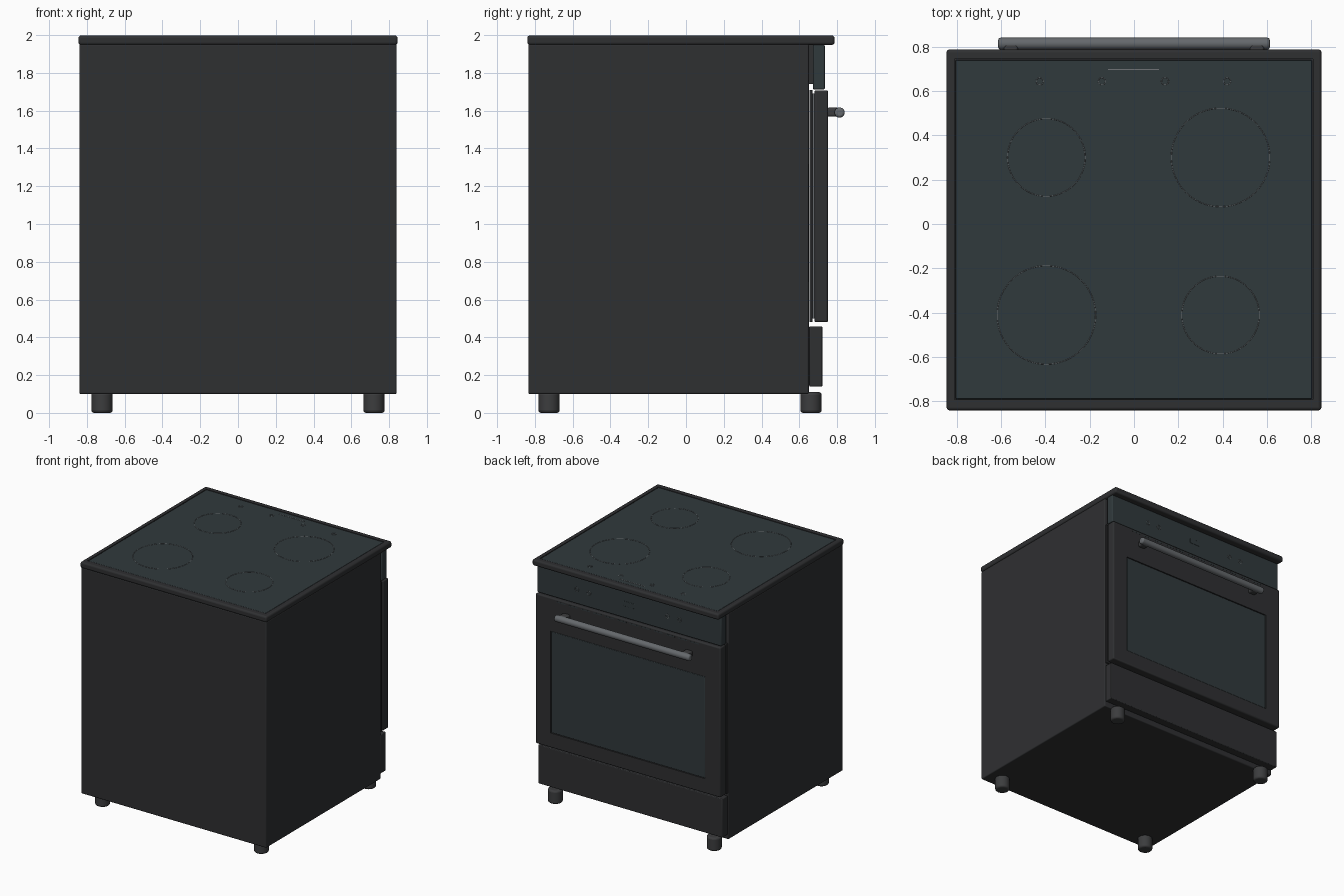
import bpy
from math import pi, radians

if "Cube" in bpy.data.objects:
    bpy.data.objects.remove(bpy.data.objects["Cube"])


def material(name, r, g, b):
    m = bpy.data.materials.new(name)
    m.diffuse_color = (r, g, b, 1)
    m.use_nodes = True
    m.node_tree.nodes["Principled BSDF"].inputs["Base Color"].default_value = m.diffuse_color
    return m


ENAMEL = material("dark_enamel", 0.028, 0.029, 0.031)
GLASS = material("dark_glass", 0.030, 0.041, 0.045)
METAL = material("grey_metal", 0.13, 0.14, 0.15)
RUBBER = material("foot_grey", 0.045, 0.046, 0.048)
MARK = material("marking", 0.16, 0.17, 0.18)


def finish(ob, name, mat, bevel=0, segments=3):
    ob.name = name
    ob.data.materials.append(mat)
    if bevel:
        mod = ob.modifiers.new("Bevel", 'BEVEL')
        mod.width = bevel
        mod.segments = segments
        mod.limit_method = 'ANGLE'
    bpy.ops.object.shade_smooth_by_angle(angle=radians(35))
    return ob


def box(name, x, y, z, mat, bevel=0.0):
    """Box from (min, max) ranges on each axis."""
    bpy.ops.mesh.primitive_cube_add(size=1, location=[(a + b) / 2 for a, b in (x, y, z)])
    ob = bpy.context.object
    ob.scale = [b - a for a, b in (x, y, z)]
    bpy.ops.object.transform_apply(location=False, rotation=False, scale=True)
    return finish(ob, name, mat, bevel)


def cylinder(name, loc, r, depth, mat, rot=(0, 0, 0), bevel=0.0):
    bpy.ops.mesh.primitive_cylinder_add(vertices=32, radius=r, depth=depth,
                                        location=loc, rotation=rot)
    return finish(bpy.context.object, name, mat, bevel)


def ring(name, loc, r, thick, rot=(0, 0, 0)):
    bpy.ops.mesh.primitive_torus_add(major_radius=r, minor_radius=thick, major_segments=64,
                                     minor_segments=6, location=loc, rotation=rot)
    return finish(bpy.context.object, name, MARK)


def cut(target, x, y, z):
    cutter = box(target.name + "_cutter", x, y, z, target.data.materials[0])
    cutter.hide_render = True
    cutter.hide_set(True)
    mod = target.modifiers.new("Recess", 'BOOLEAN')
    mod.object = cutter
    mod.solver = 'EXACT'


# Cabinet
box("cabinet", (-0.84, 0.84), (-0.835, 0.65), (0.10, 1.952), ENAMEL, 0.008)

# Cooktop frame with a glass plate set in it
frame = box("cooktop_frame", (-0.845, 0.845), (-0.84, 0.787), (1.948, 1.998), ENAMEL, 0.014)
cut(frame, (-0.808, 0.806), (-0.792, 0.743), (1.985, 2.05))
box("cooktop_glass", (-0.804, 0.802), (-0.788, 0.739), (1.98, 1.997), GLASS, 0.003)

# Cooking zones
for x, y, r in ((-0.395, 0.30, 0.175), (0.39, 0.30, 0.222),
                (-0.395, -0.41, 0.222), (0.39, -0.41, 0.175)):
    ring("cooking_zone", (x, y, 1.9975), r, 0.0015)

# Touch controls on the cooktop
for x in (-0.425, -0.145, 0.14, 0.42):
    ring("cooktop_touch_ring", (x, 0.643, 1.9975), 0.016, 0.0015)
box("cooktop_touch_line", (-0.117, 0.112), (0.694, 0.698), (1.996, 1.9985), MARK)

# Control panel with touch rings and a display
box("control_panel", (-0.835, 0.835), (0.672, 0.735), (1.712, 1.95), GLASS, 0.008)
box("control_panel_mount", (-0.78, 0.78), (0.645, 0.68), (1.74, 1.95), ENAMEL)
for x in (-0.455, -0.345, 0.365, 0.475):
    ring("panel_touch_ring", (x, 0.735, 1.83), 0.016, 0.002, (pi / 2, 0, 0))
box("panel_display", (-0.05, 0.05), (0.73, 0.737), (1.81, 1.85), GLASS, 0.002)

# Oven door: inner sheet, metal core, outer leaf with recessed window
box("door_inner_sheet", (-0.838, 0.838), (0.653, 0.670), (0.48, 1.71), ENAMEL, 0.004)
box("door_core", (-0.825, 0.825), (0.667, 0.685), (0.50, 1.69), METAL)
door = box("oven_door", (-0.838, 0.838), (0.680, 0.752), (0.48, 1.708), ENAMEL, 0.01)
cut(door, (-0.70, 0.70), (0.742, 0.80), (0.60, 1.435))
box("door_window", (-0.696, 0.696), (0.735, 0.748), (0.604, 1.431), GLASS, 0.003)

# Vent slots along the top of the door
for i in range(12):
    x = -0.605 + i * 0.11
    box("door_vent", (x - 0.04, x + 0.04), (0.748, 0.753), (1.684, 1.692), GLASS)

# Handle
cylinder("handle_bar", (0, 0.813, 1.59), 0.027, 1.225, METAL, (0, pi / 2, 0), 0.012)
for s in (-1, 1):
    box("handle_post", (s * 0.555 - 0.032, s * 0.555 + 0.032), (0.745, 0.813),
        (1.568, 1.616), RUBBER, 0.012)

# Storage drawer
box("drawer", (-0.835, 0.835), (0.652, 0.722), (0.14, 0.458), ENAMEL, 0.006)
box("drawer_mount", (-0.78, 0.78), (0.60, 0.66), (0.16, 0.44), ENAMEL)

# Feet
for x in (-0.72, 0.72):
    for y in (-0.725, 0.662):
        cylinder("foot", (x, y, 0.055), 0.056, 0.11, RUBBER, bevel=0.014)
